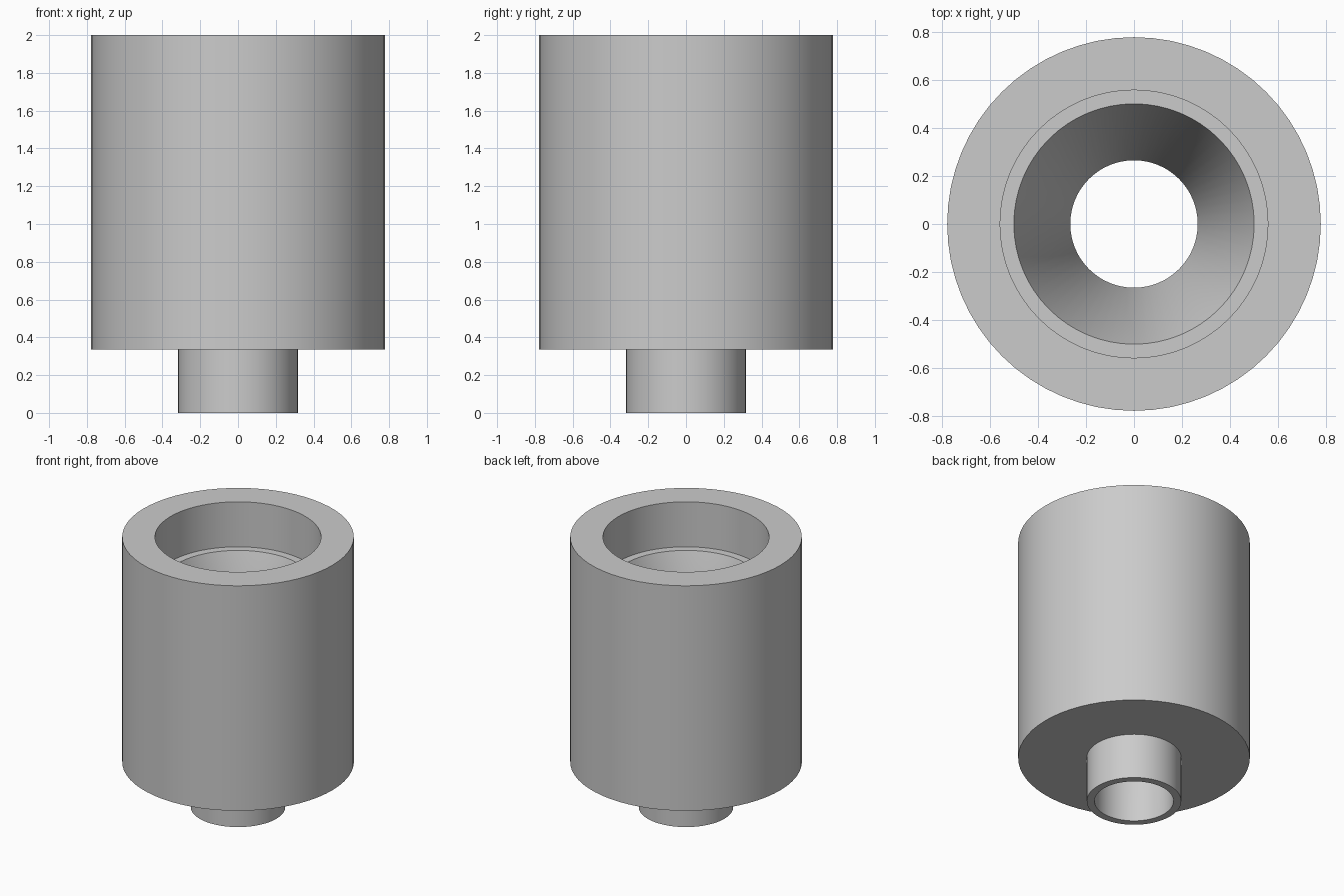
import bpy
import bmesh
import math

cube = bpy.data.objects.get("Cube")
if cube:
    bpy.data.objects.remove(cube, do_unlink=True)

SEGMENTS = 64

# Single plain grey finish
grey = bpy.data.materials.new("light_grey")
grey.use_nodes = True
color = (0.6, 0.6, 0.6, 1.0)
grey.diffuse_color = color
grey.node_tree.nodes["Principled BSDF"].inputs["Base Color"].default_value = color


def lathe(name, profile):
    """Turn a closed (radius, height) profile around the z axis."""
    bm = bmesh.new()
    rings = []
    for r, z in profile:
        ring = []
        for i in range(SEGMENTS):
            a = 2 * math.pi * i / SEGMENTS
            ring.append(bm.verts.new((r * math.cos(a), r * math.sin(a), z)))
        rings.append(ring)
    for k, low in enumerate(rings):
        high = rings[(k + 1) % len(rings)]
        for i in range(SEGMENTS):
            j = (i + 1) % SEGMENTS
            bm.faces.new((low[i], low[j], high[j], high[i]))
    bmesh.ops.recalc_face_normals(bm, faces=bm.faces[:])
    mesh = bpy.data.meshes.new(name)
    bm.to_mesh(mesh)
    bm.free()
    mesh.materials.append(grey)
    obj = bpy.data.objects.new(name, mesh)
    bpy.context.collection.objects.link(obj)
    bpy.ops.object.select_all(action="DESELECT")
    obj.select_set(True)
    bpy.context.view_layer.objects.active = obj
    bpy.ops.object.shade_smooth_by_angle(angle=math.radians(30))
    return obj


# Body with a stem below, an open recess, a narrow ledge and a tapered bore
lathe("funnel_body", [
    (0.265, 0.0),    # stem mouth
    (0.317, 0.0),
    (0.317, 0.335),  # underside of body
    (0.777, 0.335),
    (0.777, 2.0),    # top rim
    (0.557, 2.0),
    (0.557, 1.667),  # recess floor
    (0.50, 1.667),
    (0.265, 1.0),    # end of taper
])
